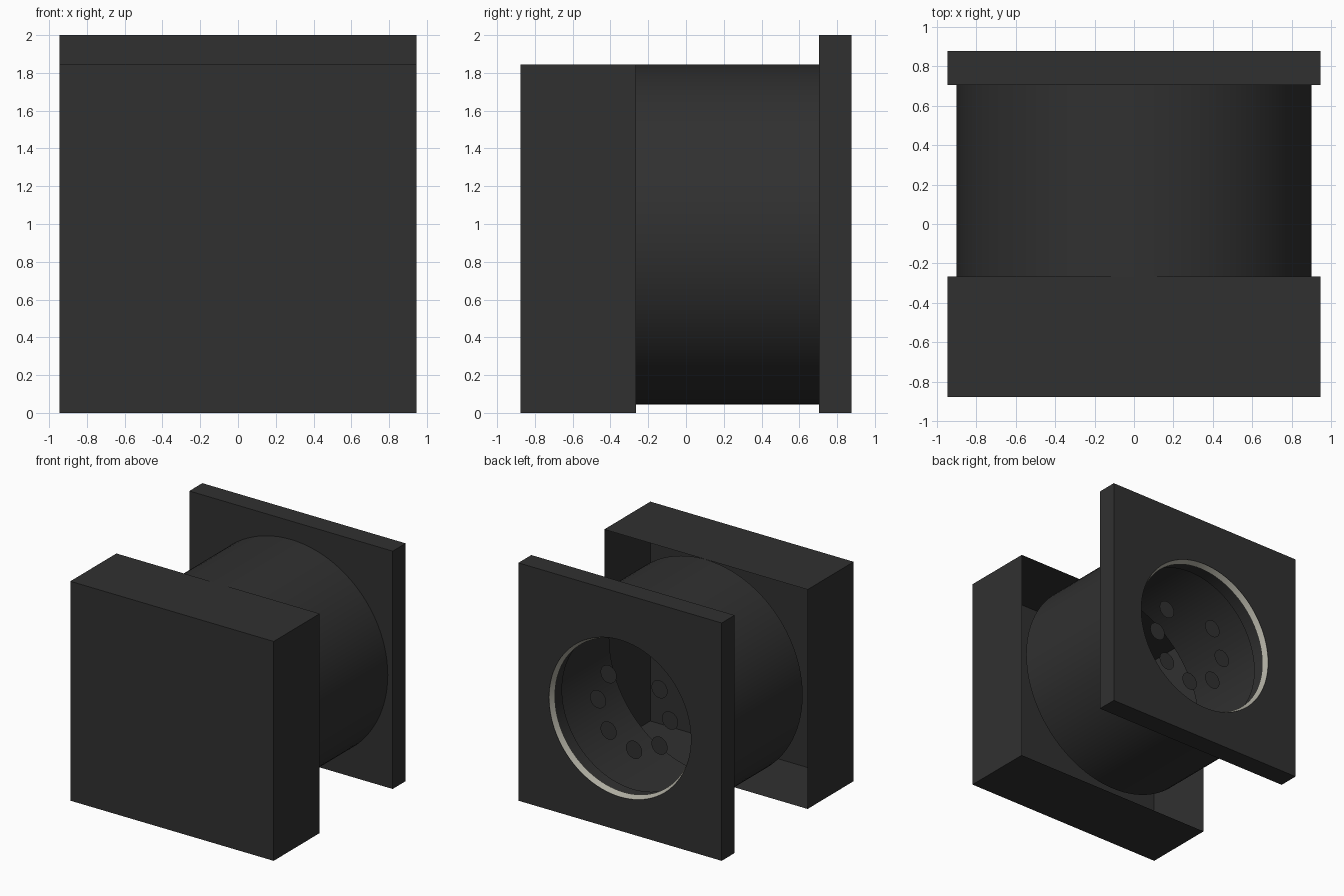
import bpy, bmesh
from math import sin, cos, pi, radians

cube = bpy.data.objects.get("Cube")
if cube:
    bpy.data.objects.remove(cube, do_unlink=True)

SIDES = 96
AXIS_Z = 0.945            # height of the barrel axis
FRONT, OPENING, PLATE, BACK = -0.877, -0.265, 0.705, 0.877
HALF_WIDTH = 0.946


def material(name, rgb):
    mat = bpy.data.materials.new(name)
    mat.use_nodes = True
    mat.diffuse_color = (*rgb, 1)
    mat.node_tree.nodes["Principled BSDF"].inputs["Base Color"].default_value = (*rgb, 1)
    return mat


black = material("matte black", (0.03, 0.03, 0.03))
silver = material("warm silver", (0.42, 0.41, 0.35))


def finish(name, bm, mat):
    mesh = bpy.data.meshes.new(name)
    bm.to_mesh(mesh)
    bm.free()
    mesh.materials.append(mat)
    obj = bpy.data.objects.new(name, mesh)
    bpy.context.collection.objects.link(obj)
    bpy.ops.object.select_all(action="DESELECT")
    obj.select_set(True)
    bpy.context.view_layer.objects.active = obj
    bpy.ops.object.shade_smooth_by_angle(angle=radians(30))
    return obj


def circle(r, y, x=0, z=AXIS_Z, n=SIDES):
    angles = [2 * pi * i / n for i in range(n)]
    return [(x + r * cos(a), y, z + r * sin(a)) for a in angles]


def square(h, y, z):
    # circle points pushed out to the border of a square
    pts = []
    for x, _, c in circle(1, 0, z=0):
        k = h / max(abs(x), abs(c))
        pts.append((x * k, y, z + c * k))
    return pts


def loft(name, rings, mat, closed=False):
    bm = bmesh.new()
    loops = [[bm.verts.new(p) for p in ring] for ring in rings]
    pairs = list(zip(loops, loops[1:]))
    if closed:
        pairs.append((loops[-1], loops[0]))
    for a, b in pairs:
        for i in range(len(a)):
            j = (i + 1) % len(a)
            bm.faces.new((a[i], a[j], b[j], b[i]))
    if closed:
        bmesh.ops.recalc_face_normals(bm, faces=bm.faces)
    return finish(name, bm, mat)


# Front housing: thin box, open at the back
bm = bmesh.new()
bmesh.ops.create_cube(bm, size=1)
for v in bm.verts:
    v.co.x *= 2 * HALF_WIDTH
    v.co.y = FRONT if v.co.y < 0 else OPENING
    v.co.z = 0 if v.co.z < 0 else 1.845
open_side = [f for f in bm.faces if f.normal.y > 0.5]
bmesh.ops.delete(bm, geom=open_side, context="FACES_ONLY")
finish("front_housing", bm, black)

# Barrel: open thin tube joining housing and plate
loft("barrel", [circle(0.9, PLATE), circle(0.9, OPENING)], black)

# Back plate with a round hole
loft("back_plate", [circle(0.66, PLATE), square(HALF_WIDTH, PLATE, 1.0),
                    square(HALF_WIDTH, BACK, 1.0), circle(0.66, BACK)], black, closed=True)
plate = bpy.data.objects["back_plate"]
for v in plate.data.vertices:          # slightly taller than wide
    if abs(v.co.z - 1.0) > HALF_WIDTH - 0.001:
        v.co.z = 2.0 if v.co.z > 1 else 0.0

# Trim ring just inside the hole
loft("trim_ring", [circle(0.661, BACK), circle(0.637, BACK - 0.045),
                   circle(0.659, BACK - 0.05)], silver)

# Contact discs: circle of eight positions, top one left empty
for i in range(8):
    if i == 2:
        continue
    a = i * pi / 4
    bm = bmesh.new()
    ring = circle(0.075, 0.69, 0.335 * cos(a), AXIS_Z + 0.335 * sin(a), 32)
    bm.faces.new([bm.verts.new(p) for p in reversed(ring)])
    finish(f"contact_disc_{i + 1}", bm, black)
